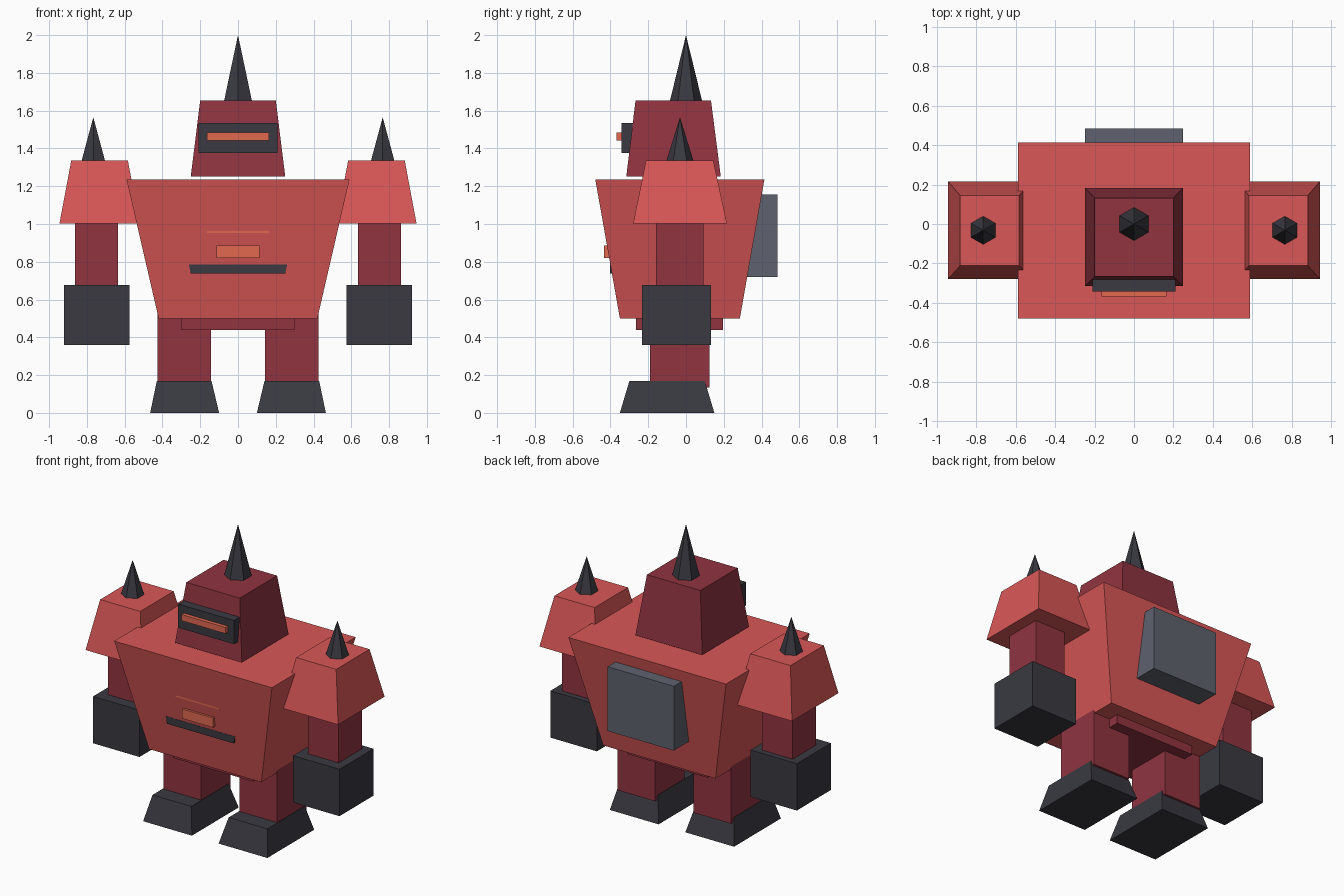
import bpy, bmesh

if "Cube" in bpy.data.objects:
    bpy.data.objects.remove(bpy.data.objects["Cube"])


def material(name, rgb):
    m = bpy.data.materials.new(name)
    m.diffuse_color = (*rgb, 1)
    m.use_nodes = True
    m.node_tree.nodes["Principled BSDF"].inputs["Base Color"].default_value = m.diffuse_color
    return m


RED = material("red", (0.70, 0.095, 0.095))
MAROON = material("maroon", (0.28, 0.034, 0.051))
DARK = material("dark", (0.041, 0.041, 0.053))
STEEL = material("steel", (0.114, 0.122, 0.156))
GLOW = material("glow", (0.75, 0.14, 0.08))


def finish(bm, name, mat):
    bmesh.ops.recalc_face_normals(bm, faces=bm.faces)
    mesh = bpy.data.meshes.new(name)
    bm.to_mesh(mesh)
    bm.free()
    mesh.materials.append(mat)
    obj = bpy.data.objects.new(name, mesh)
    bpy.context.collection.objects.link(obj)
    return obj


def block(name, mat, x, y, z, top_x=None, top_y=None):
    """Box over (min, max) ranges; top_x / top_y give a different top rectangle."""
    bm = bmesh.new()
    bmesh.ops.create_cube(bm, size=1)
    for v in bm.verts:
        up = v.co.z > 0
        rx = top_x if up and top_x else x
        ry = top_y if up and top_y else y
        v.co = (rx[v.co.x > 0], ry[v.co.y > 0], z[up])
    return finish(bm, name, mat)


def spike(name, x, y, z, radius):
    """Six-sided cone with a corner facing +y."""
    bm = bmesh.new()
    bmesh.ops.create_cone(bm, cap_ends=True, segments=6, radius1=radius,
                          radius2=0, depth=z[1] - z[0])
    bmesh.ops.translate(bm, verts=bm.verts, vec=(x, y, (z[0] + z[1]) / 2))
    return finish(bm, name, DARK)


def sym(half):
    return (-half, half)


# Body and backpack
block("torso", RED, sym(0.42), (-0.35, 0.285), (0.5, 1.235),
      sym(0.59), (-0.48, 0.415))
block("pelvis", MAROON, sym(0.30), (-0.265, 0.197), (0.44, 0.55))
block("backpack", STEEL, sym(0.248), (0.28, 0.485), (0.72, 1.155))

# Chest details
block("chest_strip", GLOW, sym(0.165), (-0.432, -0.40), (0.953, 0.99))
block("chest_light", GLOW, sym(0.115), (-0.433, -0.38), (0.82, 0.885))
block("chest_vent", DARK, sym(0.25), (-0.402, -0.36), (0.737, 0.785), sym(0.26))

# Head
block("head", MAROON, sym(0.25), (-0.316, 0.184), (1.252, 1.655),
      sym(0.20), (-0.267, 0.132))
block("visor", DARK, sym(0.21), (-0.342, -0.275), (1.375, 1.535))
block("eye_slit", GLOW, sym(0.165), (-0.367, -0.32), (1.443, 1.485))
spike("head_spike", 0, 0, (1.652, 2.0), 0.085)

# Limbs, one set per side
for side, s in (("left", 1), ("right", -1)):
    def span(a, b):
        return tuple(sorted((s * a, s * b)))

    block(f"{side}_leg", MAROON, span(0.143, 0.425), (-0.19, 0.125), (0.135, 0.54))
    block(f"{side}_foot", DARK, span(0.10, 0.465), (-0.35, 0.15), (0, 0.168),
          span(0.14, 0.43), (-0.30, 0.10))
    block(f"{side}_arm", MAROON, span(0.634, 0.864), (-0.158, 0.093), (0.66, 1.04))
    block(f"{side}_fist", DARK, span(0.575, 0.922), (-0.232, 0.132), (0.36, 0.677))
    block(f"{side}_shoulder", RED, span(0.52, 0.945), (-0.28, 0.217), (1.003, 1.335),
          span(0.583, 0.883), (-0.212, 0.145))
    spike(f"{side}_shoulder_spike", s * 0.766, -0.032, (1.33, 1.565), 0.073)
